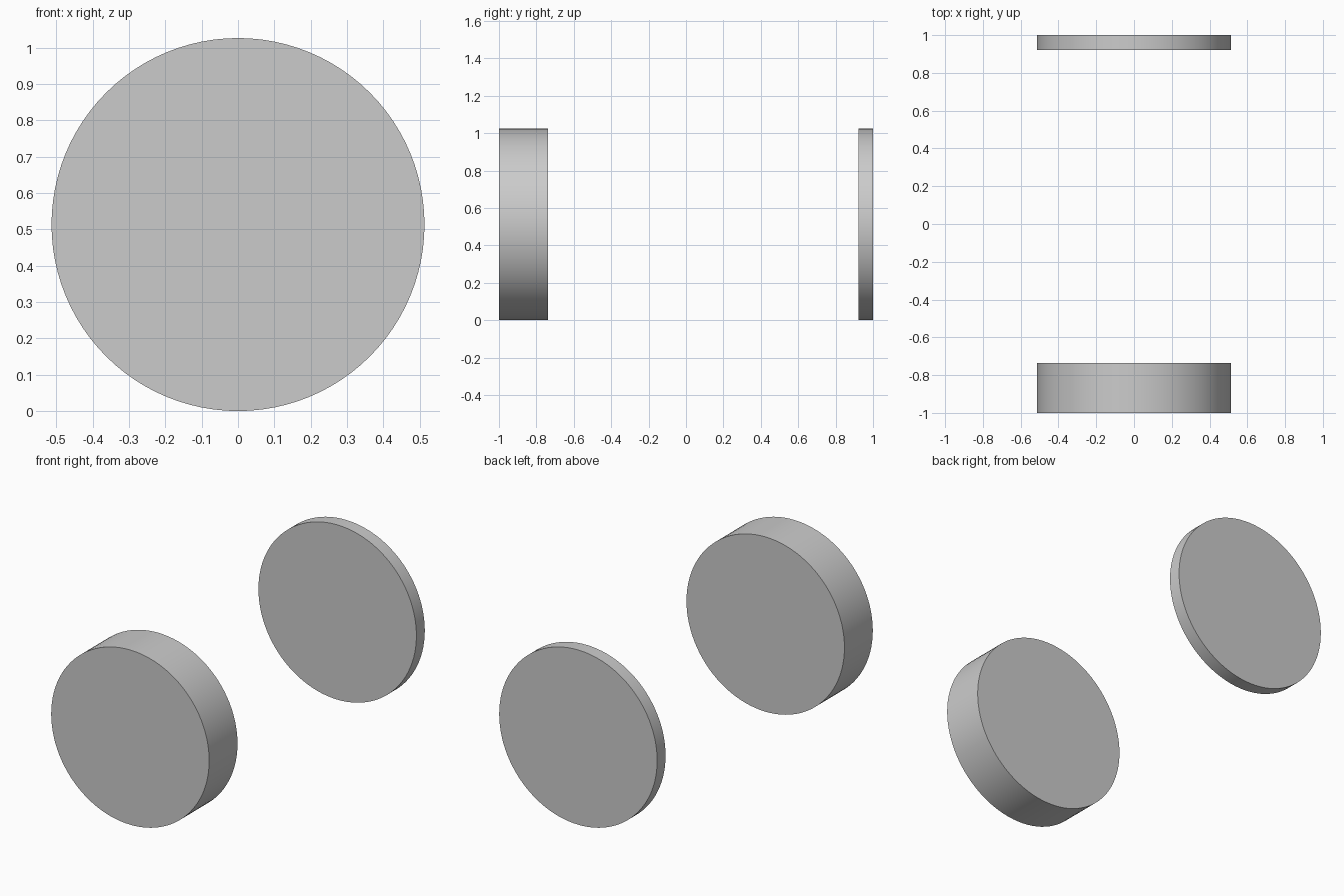
import bpy
import math

if "Cube" in bpy.data.objects:
    bpy.data.objects.remove(bpy.data.objects["Cube"])

RADIUS = 0.513


def disc(name, y_min, y_max):
    """Solid round disc lying along y and standing on the ground."""
    bpy.ops.mesh.primitive_cylinder_add(
        vertices=96, radius=RADIUS, depth=y_max - y_min, end_fill_type='NGON')
    ob = bpy.context.object
    ob.name = name
    ob.rotation_euler = (math.pi / 2, 0, 0)
    ob.location = (0, (y_min + y_max) / 2, RADIUS)
    bpy.ops.object.transform_apply(location=True, rotation=True, scale=True)
    bpy.ops.object.shade_smooth_by_angle(angle=math.radians(30))
    return ob


# Thick disc at the front, thin disc at the back
disc("front_thick_disc", -1.0, -0.737)
disc("back_thin_disc", 0.922, 1.0)
